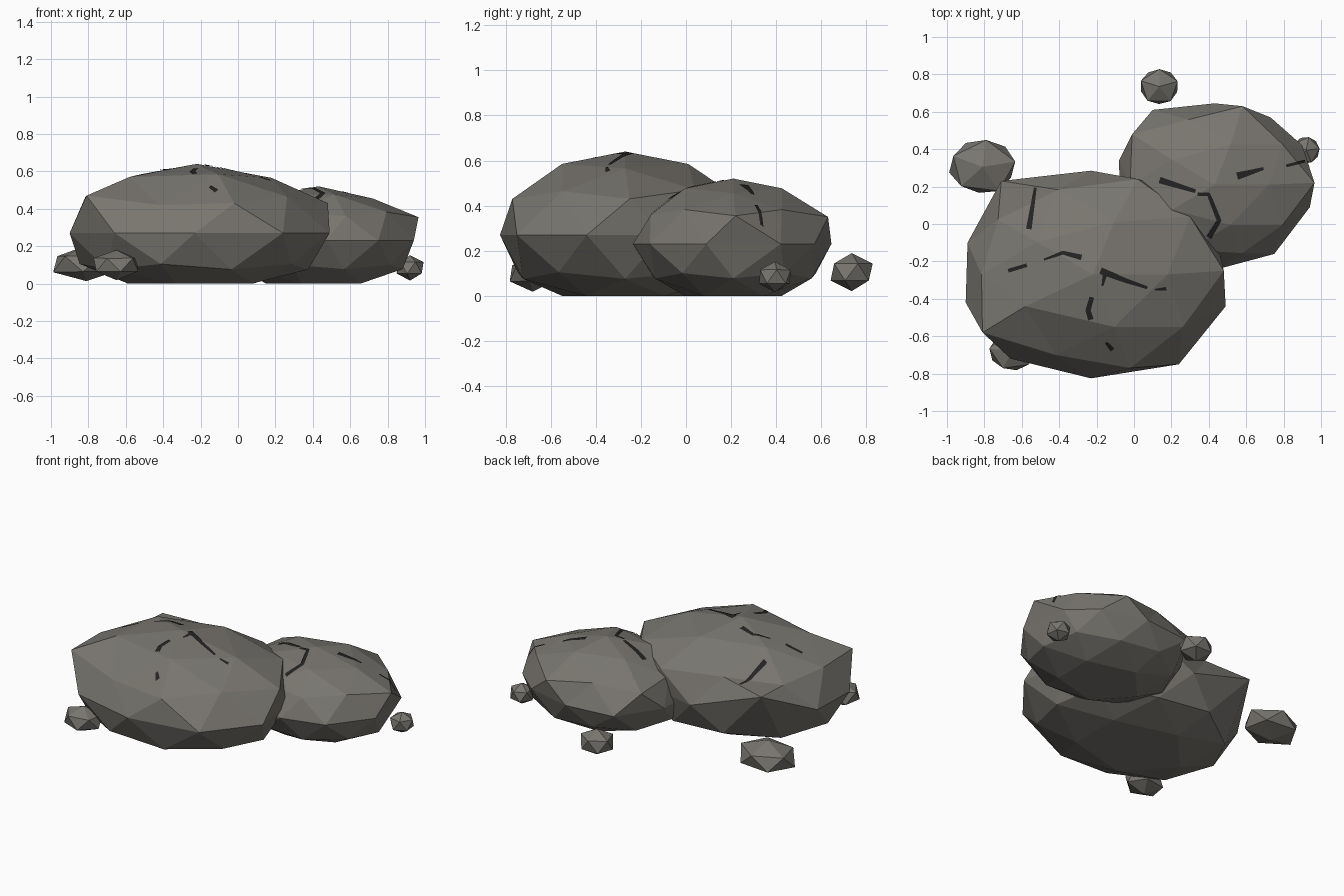
import bpy, bmesh, math, random
from mathutils import Vector
from mathutils.bvhtree import BVHTree

if "Cube" in bpy.data.objects:
    bpy.data.objects.remove(bpy.data.objects["Cube"])

random.seed(4)


def material(name, rgb):
    m = bpy.data.materials.new(name)
    m.diffuse_color = (*rgb, 1)
    m.use_nodes = True
    m.node_tree.nodes["Principled BSDF"].inputs["Base Color"].default_value = m.diffuse_color
    return m


STONE = material("grey stone", (0.19, 0.18, 0.16))
DARK = material("dark crack", (0.017, 0.017, 0.017))


def finish(bm, name, mat):
    mesh = bpy.data.meshes.new(name)
    bm.to_mesh(mesh)
    bm.free()
    mesh.materials.append(mat)
    ob = bpy.data.objects.new(name, mesh)
    bpy.context.collection.objects.link(ob)
    return ob


def boulder(name, centre, radii, corners):
    """Faceted ball stretched to size, its corners pulled out, its base cut flat."""
    bm = bmesh.new()
    bmesh.ops.create_icosphere(bm, subdivisions=2, radius=1)
    for v in bm.verts:
        v.co = Vector(centre) + Vector([a * b for a, b in zip(v.co, radii)])
    free = list(bm.verts)
    for c in corners:
        c = Vector(c)
        v = min(free, key=lambda u: (u.co - c).length)
        free.remove(v)
        v.co = c
    for v in bm.verts:
        v.co.z = max(v.co.z, 0.0)
    tree = BVHTree.FromBMesh(bm)
    finish(bm, name, STONE)
    return tree


def crack(name, tree, path, w0, w1):
    """Thin dark ribbon laid on the rock; width runs from w0 to w1."""
    pts = [Vector(p) for p in path]
    dirs = [(b - a).normalized() for a, b in zip(pts, pts[1:])]
    rails = []
    n = len(dirs)
    for i in range(n):
        for k in range(9 if i == n - 1 else 8):
            t = k / 8
            d0 = dirs[i] if k or i == 0 else (dirs[i - 1] + dirs[i]).normalized()
            side = Vector((-d0.y, d0.x))
            w = w0 + (w1 - w0) * (i + t) / n
            p = pts[i].lerp(pts[i + 1], t)
            rails.append((p + side * w / 2, p - side * w / 2))
    bm = bmesh.new()

    def drop(p):
        hit = tree.ray_cast(Vector((p.x, p.y, 2)), Vector((0, 0, -1)))
        return bm.verts.new(hit[0] + hit[1] * 0.005)

    rows = [(drop(a), drop(b)) for a, b in rails]
    for (a, b), (c, d) in zip(rows, rows[1:]):
        bm.faces.new((a, b, d, c))
    bmesh.ops.recalc_face_normals(bm, faces=bm.faces)
    if sum(f.normal.z for f in bm.faces) < 0:
        bmesh.ops.reverse_faces(bm, faces=bm.faces)
    finish(bm, name, DARK)


def pebble(name, centre, radii, turn, jitter):
    bm = bmesh.new()
    bmesh.ops.create_icosphere(bm, subdivisions=1, radius=1)
    c, s = math.cos(turn), math.sin(turn)
    for v in bm.verts:
        x, y, z = v.co * (1 + random.uniform(-jitter, jitter))
        x, y = x * c - y * s, x * s + y * c
        v.co = Vector(centre) + Vector((x * radii[0], y * radii[1], z * radii[2]))
    finish(bm, name, STONE)


# Large and small boulders: widest ring, then shoulder corners
big = boulder("large_boulder", (-0.22, -0.27, 0.27), (0.70, 0.56, 0.37), [
    (0.49, -0.44, 0.27), (0.24, -0.75, 0.27), (-0.23, -0.825, 0.27),
    (-0.66, -0.72, 0.27), (-0.90, -0.42, 0.27), (-0.89, -0.10, 0.27),
    (-0.23, 0.285, 0.27), (0.48, -0.25, 0.43), (-0.02, -0.77, 0.43),
    (-0.81, -0.58, 0.47), (-0.71, 0.23, 0.43), (0.02, 0.24, 0.43),
    (0.30, 0.04, 0.47), (-0.42, -0.70, 0.42),
    (0.18, -0.27, 0.565), (-0.58, -0.44, 0.57)])
small = boulder("small_boulder", (0.43, 0.21, 0.23), (0.53, 0.43, 0.29), [
    (0.94, 0.09, 0.23), (0.75, -0.16, 0.23), (0.47, -0.235, 0.23),
    (-0.08, 0.34, 0.23), (0.10, 0.61, 0.23), (0.43, 0.645, 0.23),
    (0.73, 0.57, 0.23), (0.90, 0.42, 0.23), (0.965, 0.22, 0.355),
    (0.58, 0.63, 0.35), (-0.01, 0.48, 0.36), (0.72, 0.21, 0.455)])

# Cracks across the tops
for rock, label, lines in (
    (big, "large", [
        ([(-0.525, 0.19), (-0.56, -0.03)], 0.015, 0.03),
        ([(-0.67, -0.25), (-0.57, -0.22)], 0.02, 0.02),
        ([(-0.48, -0.19), (-0.38, -0.155), (-0.28, -0.18)], 0.01, 0.03),
        ([(-0.18, -0.25), (-0.05, -0.30), (0.07, -0.34)], 0.035, 0.015),
        ([(-0.155, -0.26), (-0.17, -0.33)], 0.025, 0.01),
        ([(0.11, -0.35), (0.17, -0.345)], 0.01, 0.02),
        ([(-0.225, -0.39), (-0.245, -0.46), (-0.23, -0.51)], 0.025, 0.03),
        ([(-0.15, -0.63), (-0.115, -0.67)], 0.015, 0.025)]),
    (small, "small", [
        ([(0.14, 0.235), (0.33, 0.175)], 0.035, 0.02),
        ([(0.34, 0.16), (0.40, 0.16), (0.455, 0.02), (0.40, -0.07)], 0.015, 0.03),
        ([(0.55, 0.255), (0.69, 0.295)], 0.04, 0.015),
        ([(0.81, 0.31), (0.91, 0.335)], 0.015, 0.015)])):
    for i, (path, w0, w1) in enumerate(lines):
        crack(f"{label}_boulder_crack_{i + 1}", rock, path, w0, w1)

# Loose pebbles around the base
pebble("back_pebble", (0.135, 0.735, 0.105), (0.115, 0.105, 0.085), 0.3, 0.02)
pebble("left_pebble", (-0.81, 0.305, 0.105), (0.195, 0.16, 0.095), 0.2, 0.05)
pebble("front_pebble", (-0.65, -0.68, 0.10), (0.135, 0.115, 0.08), 0.5, 0.03)
pebble("right_pebble", (0.92, 0.395, 0.085), (0.08, 0.08, 0.068), 0.1, 0.02)
